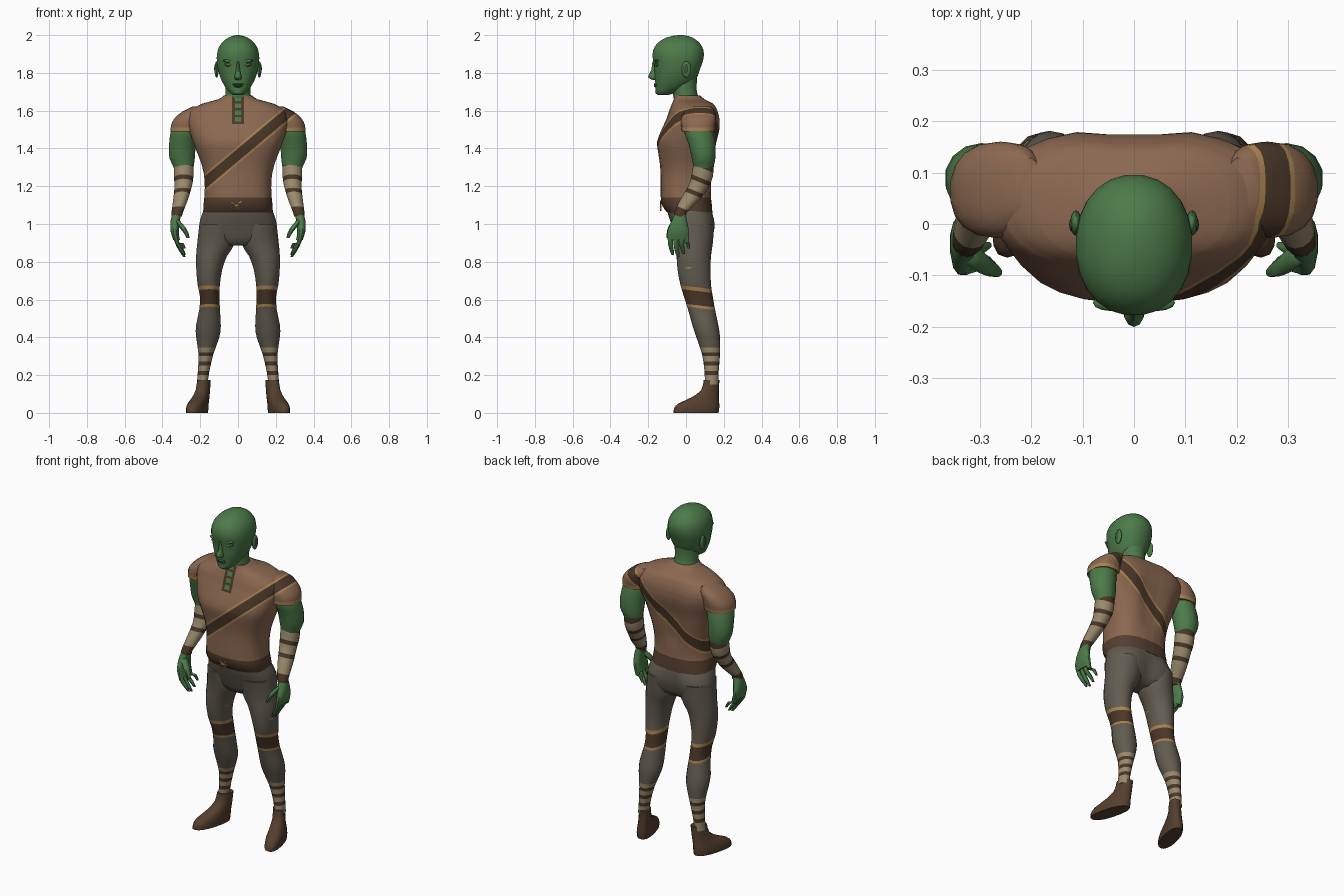
import bpy, bmesh, math
from mathutils import Matrix, Vector

if "Cube" in bpy.data.objects:
    bpy.data.objects.remove(bpy.data.objects["Cube"])

PALETTE = {"skin_green": "4C7A49", "lip_green": "375A36", "tunic_brown": "8B6850",
           "trouser_grey": "625C50", "dark_leather": "4A3728", "boot_brown": "553F2F",
           "gold_trim": "A88250", "linen_wrap": "9A8A6C", "eye_pale": "B0A878"}
MATS, PARTS = {}, []
for name, code in PALETTE.items():
    rgb = [(int(code[i:i + 2], 16) / 255 + 0.055) / 1.055 for i in (0, 2, 4)]
    colour = [c ** 2.4 for c in rgb] + [1]
    mat = bpy.data.materials.new(name)
    mat.use_nodes = True
    mat.diffuse_color = colour
    bsdf = mat.node_tree.nodes["Principled BSDF"]
    bsdf.inputs["Base Color"].default_value = colour
    bsdf.inputs["Roughness"].default_value = 0.9
    MATS[name] = mat


def finish(name, bm, mat):
    bmesh.ops.recalc_face_normals(bm, faces=bm.faces[:])
    mesh = bpy.data.meshes.new(name)
    bm.to_mesh(mesh)
    bm.free()
    mesh.materials.append(MATS[mat])
    obj = bpy.data.objects.new(name, mesh)
    bpy.context.collection.objects.link(obj)
    PARTS.append(obj)
    return obj


def refine(rings, steps):
    """Smoothly interpolate between the cross-sections."""
    out = []
    for i in range(len(rings) - 1):
        a, b = rings[max(i - 1, 0)], rings[i]
        c, d = rings[i + 1], rings[min(i + 2, len(rings) - 1)]
        for k in range(steps):
            t = k / steps
            out.append([q + t / 2 * (r - p + t * (2 * p - 5 * q + 4 * r - s + t * (3 * (q - r) + s - p)))
                        for p, q, r, s in zip(a, b, c, d)])
    return out + [rings[-1]]


def loft(name, mat, rings, side=1, n=18, power=1.0, steps=2, bend=None):
    """Skin rings of (z, centre x, half width, front y, back y)."""
    bm = bmesh.new()
    loops = []
    for z, cx, rx, yf, yb in refine(rings, steps):
        loop = []
        for k in range(n):
            a = math.tau * (k + 0.5) / n
            c, s = math.cos(a), math.sin(a)
            v = Vector((cx + rx * math.copysign(abs(c) ** power, c),
                        (yf + yb) / 2 + (yb - yf) / 2 * math.copysign(abs(s) ** power, s), z))
            if bend:
                v = bend(v)
            v.x *= side
            loop.append(bm.verts.new(v))
        loops.append(loop)
    for lo, hi in zip(loops, loops[1:]):
        for k in range(n):
            bm.faces.new((lo[k], lo[(k + 1) % n], hi[(k + 1) % n], hi[k]))
    bm.faces.new(loops[0])
    bm.faces.new(loops[-1])
    return finish(name, bm, mat)


def paint(obj, normal, stops, mats, where=lambda c: True):
    """Cut the part at each stop along normal, and colour the bands between."""
    mesh, normal = obj.data, Vector(normal)
    bm = bmesh.new()
    bm.from_mesh(mesh)
    for s in stops:
        bmesh.ops.bisect_plane(bm, geom=bm.verts[:] + bm.edges[:] + bm.faces[:], dist=1e-5,
                               plane_co=normal * s / normal.length_squared, plane_no=normal)
    for lo, hi, mat in zip(stops, stops[1:], mats):
        if mat not in mesh.materials:
            mesh.materials.append(MATS[mat])
        index = mesh.materials.find(mat)
        for f in bm.faces:
            c = f.calc_center_median()
            if lo < c.dot(normal) < hi and where(c):
                f.material_index = index
    bm.to_mesh(mesh)
    bm.free()


def blob(name, mat, centre, size, turn=0):
    bm = bmesh.new()
    place = Matrix.Translation(centre) @ Matrix.Rotation(turn, 4, "Y") @ Matrix.Diagonal((*size, 1))
    bmesh.ops.create_uvsphere(bm, u_segments=12, v_segments=8, radius=1, matrix=place)
    return finish(name, bm, mat)


def groove(low, high, depth):
    """Press a soft groove down the middle of the back."""
    def bend(v):
        if v.y > 0.03 and low < v.z < high:
            fade = math.sin(math.pi * (v.z - low) / (high - low)) ** 0.5
            v.y -= depth * fade * math.exp(-(v.x / 0.05) ** 2)
        return v
    return bend


STRAP = ["gold_trim", "dark_leather", "gold_trim"]
STRAP_DIR, STRAP_STOPS = (-0.84, 0, 1), (1.318, 1.332, 1.4, 1.414)

# Tunic, with belt, shoulder strap and laced collar
tunic = loft("tunic", "tunic_brown", [
    (1.06, 0, .185, -.1, .14), (1.1, 0, .184, -.128, .138), (1.155, 0, .178, -.135, .132),
    (1.235, 0, .178, -.135, .138), (1.31, 0, .192, -.138, .15), (1.39, 0, .222, -.15, .16),
    (1.44, 0, .24, -.153, .17), (1.5, 0, .262, -.13, .184), (1.555, 0, .275, -.105, .184),
    (1.6, 0, .255, -.09, .172), (1.637, 0, .19, -.075, .15), (1.66, 0, .105, -.065, .1),
    (1.68, 0, .075, -.062, .075)], n=28, power=.8, bend=groove(1.2, 1.66, .03))
paint(tunic, STRAP_DIR, STRAP_STOPS, STRAP)
paint(tunic, (0, 0, 1), (1.05, 1.14), ["boot_brown"])
front = lambda c: c.y < 0 and c.z > 1.53
paint(tunic, (0, 0, 1), (1.53, 1.7), ["tunic_brown"], lambda c: False)
paint(tunic, (1, 0, 0), (-.032, -.016, .016, .032), ["dark_leather", "skin_green", "dark_leather"], front)
paint(tunic, (0, 0, 1), [1.53 + i * .012 for i in range(13)], ["dark_leather", "skin_green", "skin_green"] * 4,
      lambda c: front(c) and abs(c.x) < .016)

# Belt knot
for i, angle in enumerate((0.2, 1.0, 1.9, 2.7, 3.6, 5.6)):
    bm = bmesh.new()
    place = (Matrix.Translation((-.008, -.133, 1.1)) @ Matrix.Rotation(angle, 4, "Y")
             @ Matrix.Translation((.016, 0, 0)) @ Matrix.Diagonal((.034, .008, .006, 1)))
    bmesh.ops.create_cube(bm, size=1, matrix=place)
    finish(f"belt_knot_strand_{i + 1}", bm, "gold_trim")

# Hips
loft("hips", "trouser_grey", [
    (.885, 0, .09, -.02, .1), (.91, 0, .15, -.045, .135), (.95, 0, .2, -.06, .152),
    (1.0, 0, .206, -.078, .16), (1.05, 0, .192, -.095, .148), (1.08, 0, .18, -.1, .13)],
     n=28, power=.85, bend=groove(.87, 1.06, .035))

# Head, neck and face
loft("neck", "skin_green", [(1.6, 0, .08, -.05, .09), (1.66, 0, .072, -.064, .07),
                            (1.71, 0, .066, -.07, .056), (1.79, 0, .07, -.07, .06)])
loft("head", "skin_green", [
    (1.682, 0, .022, -.148, -.1), (1.697, 0, .046, -.16, -.05), (1.735, 0, .074, -.162, .02),
    (1.77, 0, .092, -.166, .057), (1.82, 0, .107, -.167, .075), (1.86, 0, .113, -.174, .09),
    (1.9, 0, .112, -.178, .096), (1.94, 0, .1, -.166, .086), (1.975, 0, .07, -.13, .055),
    (1.994, 0, .034, -.08, .015), (2.0, 0, .005, -.04, -.02)], n=24, power=.92)
loft("nose", "skin_green", [
    (1.86, 0, .007, -.178, -.15), (1.815, 0, .011, -.184, -.15), (1.782, 0, .019, -.2, -.15),
    (1.769, 0, .019, -.19, -.15), (1.762, 0, .01, -.172, -.15)], n=10)
blob("upper_lip", "lip_green", (0, -.159, 1.739), (.03, .012, .006))
blob("lower_lip", "lip_green", (0, -.158, 1.729), (.024, .012, .006))
blob("chin", "skin_green", (0, -.145, 1.7), (.028, .018, .016))

for s, side in ((1, "left"), (-1, "right")):
    # Eyes, brows and ears
    blob(f"{side}_eye_lid", "lip_green", (s * .046, -.15, 1.843), (.026, .014, .011), s * -.12)
    blob(f"{side}_eye", "eye_pale", (s * .046, -.154, 1.842), (.018, .0125, .006), s * -.12)
    blob(f"{side}_brow", "skin_green", (s * .046, -.153, 1.862), (.034, .016, .009), s * -.1)
    blob(f"{side}_ear", "skin_green", (s * .113, .002, 1.818), (.011, .025, .044))
    blob(f"{side}_ear_hollow", "lip_green", (s * .121, -.001, 1.822), (.005, .014, .026))

    # Sleeve
    sleeve = loft(f"{side}_sleeve", "tunic_brown", [
        (1.49, .275, .083, -.022, .15), (1.525, .272, .083, -.026, .157), (1.56, .26, .076, -.026, .16),
        (1.595, .235, .06, -.01, .155), (1.622, .21, .03, .03, .13)], s, power=.85)
    paint(sleeve, (0, 0, 1), (1.48, 1.492, 1.512), ["tunic_brown", "gold_trim"])
    if s > 0:
        paint(sleeve, STRAP_DIR, STRAP_STOPS, STRAP, lambda c: c.z > 1.512)

    # Arm and wrapped forearm
    loft(f"{side}_upper_arm", "skin_green", [
        (1.53, .275, .07, 0, .13), (1.49, .281, .077, -.01, .145), (1.42, .294, .073, .014, .156),
        (1.35, .296, .069, .03, .156), (1.3, .288, .054, .04, .145), (1.26, .288, .048, .04, .135)], s, n=14)
    forearm = loft(f"{side}_forearm", "linen_wrap", [
        (1.325, .287, .054, .04, .148), (1.25, .288, .053, .028, .142), (1.2, .29, .047, .012, .12),
        (1.13, .304, .04, -.03, .073), (1.06, .322, .031, -.062, .004), (1.04, .324, .029, -.062, 0)], s, n=14)
    paint(forearm, (0, .4, 1), (1, 1.075, 1.17, 1.195, 1.25, 1.275, 1.33, 1.4),
          ["dark_leather", "linen_wrap"] * 3 + ["dark_leather"])

    # Hand
    loft(f"{side}_palm", "skin_green", [
        (1.06, .322, .024, -.058, -.002), (1.02, .332, .025, -.075, .005), (.96, .335, .022, -.1, .018),
        (.915, .325, .018, -.098, .016)], s, n=12, power=.85)
    for i, (y, tip) in enumerate(((-.083, .835), (-.054, .825), (-.025, .84), (.003, .87))):
        loft(f"{side}_finger_{i + 1}", "skin_green", [
            (.94, .331, .014, y - .015, y + .015), (.9, .322, .013, y - .014, y + .014),
            (tip + .03, .3, .012, y - .006, y + .019), (tip, .283, .007, y + .006, y + .02)], s, n=8)
    loft(f"{side}_thumb", "skin_green", [
        (1.02, .325, .016, -.075, -.03), (.985, .297, .018, -.095, -.055),
        (.955, .276, .014, -.103, -.072), (.925, .264, .008, -.103, -.085)], s, n=8)

    # Leg, with stitching, knee band and ankle wraps
    leg = loft(f"{side}_leg", "trouser_grey", [
        (.15, .19, .029, .1, .17), (.22, .182, .031, .098, .173), (.31, .17, .04, .085, .18),
        (.4, .16, .062, .055, .18), (.46, .157, .067, .035, .172), (.55, .15, .055, .01, .153),
        (.62, .15, .053, -.012, .141), (.68, .155, .06, -.03, .132), (.76, .152, .07, -.045, .13),
        (.83, .14, .083, -.05, .132), (.9, .116, .101, -.055, .142), (1.0, .112, .094, -.075, .15)], s)
    paint(leg, (0, .12, 1), (.563, .577, .652, .672), STRAP)
    paint(leg, (0, 0, 1), (.15, .2, .222, .25, .272, .3, .32, .345), ["linen_wrap", "dark_leather"] * 3 + ["linen_wrap"])
    paint(leg, (0, 0, 1), (.765, .772), ["gold_trim"], lambda c: c.y < .02 and int(abs(c.x) * 90) % 2)

    # Boot, splayed outwards at the toe
    def splay(v):
        v.x += (.12 - v.y) * .25
        return v
    loft(f"{side}_boot", "boot_brown", [
        (0, .2, .047, -.065, .172), (.025, .2, .048, -.063, .176), (.05, .198, .046, -.04, .176),
        (.08, .193, .041, .025, .174), (.12, .188, .036, .08, .174), (.175, .184, .034, .094, .177)],
         s, power=.85, bend=splay)

# Smooth shading with sharp rims
bpy.ops.object.select_all(action="DESELECT")
for part in PARTS:
    part.select_set(True)
bpy.context.view_layer.objects.active = PARTS[0]
bpy.ops.object.shade_smooth_by_angle(angle=math.radians(45))
